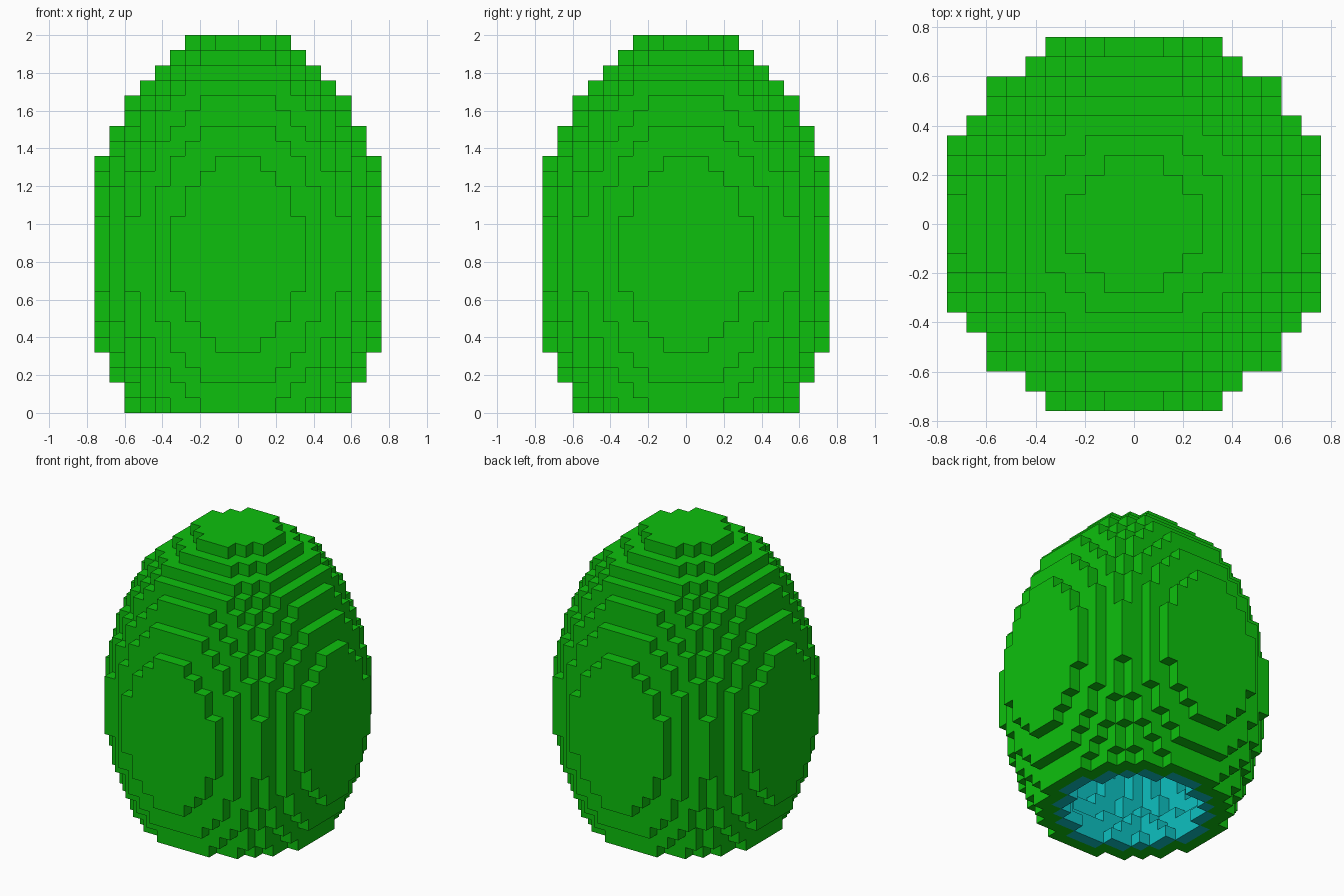
import bpy
import bmesh
from mathutils import Vector

if "Cube" in bpy.data.objects:
    bpy.data.objects.remove(bpy.data.objects["Cube"])

CELL = 0.08      # edge of one block
LAYERS = 25      # blocks from the open base to the top
MID = 10         # layer holding the widest section
HALF = 10


def in_egg(x, y, k, radius, height):
    """True if the block centre lies inside an ellipsoid (exact integer test)."""
    if not 0 <= k < LAYERS:
        return False
    z = k - MID
    return (x * x + y * y) * height ** 2 + z * z * radius ** 2 < (radius * height) ** 2


def layer_of(x, y, k):
    """Which layer owns a block: shell, lining or nothing."""
    if not in_egg(x, y, k, 10, 15) or in_egg(x, y, k, 8, 13):
        return None
    return "lining" if in_egg(x, y, k, 9, 14) else "shell"


def material(name, colour):
    mat = bpy.data.materials.new(name)
    mat.diffuse_color = (*colour, 1)
    mat.use_nodes = True
    mat.node_tree.nodes["Principled BSDF"].inputs["Base Color"].default_value = mat.diffuse_color
    return mat


# Outward direction and the two in-plane axes of each block side
SIDES = []
for axis in range(3):
    for sign in (1, -1):
        n, u = Vector((0, 0, 0)), Vector((0, 0, 0))
        n[axis] = sign
        u[(axis + 1) % 3] = 1
        SIDES.append((n, u, n.cross(u)))


def build_blocks(name, layer, mat):
    """Make the exposed block sides of one layer as a single welded mesh."""
    bm = bmesh.new()
    for x in range(-HALF, HALF + 1):
        for y in range(-HALF, HALF + 1):
            for k in range(LAYERS):
                if layer_of(x, y, k) != layer:
                    continue
                centre = Vector((x, y, k + 0.5))
                for n, u, v in SIDES:
                    if layer_of(x + int(n.x), y + int(n.y), k + int(n.z)):
                        continue
                    corners = (u + v, v - u, -u - v, u - v)
                    bm.faces.new([bm.verts.new((centre + (n + c) / 2) * CELL)
                                  for c in reversed(corners)][::-1])
    bmesh.ops.remove_doubles(bm, verts=bm.verts, dist=CELL * 0.01)
    mesh = bpy.data.meshes.new(name)
    bm.to_mesh(mesh)
    bm.free()
    mesh.materials.append(mat)
    obj = bpy.data.objects.new(name, mesh)
    bpy.context.collection.objects.link(obj)
    return obj


# Outer green shell and the cyan layer lining the hollow, both open at the base
build_blocks("outer_shell", "shell", material("green", (0.004, 0.527, 0.004)))
build_blocks("inner_lining", "lining", material("cyan", (0.004, 0.527, 0.527)))
